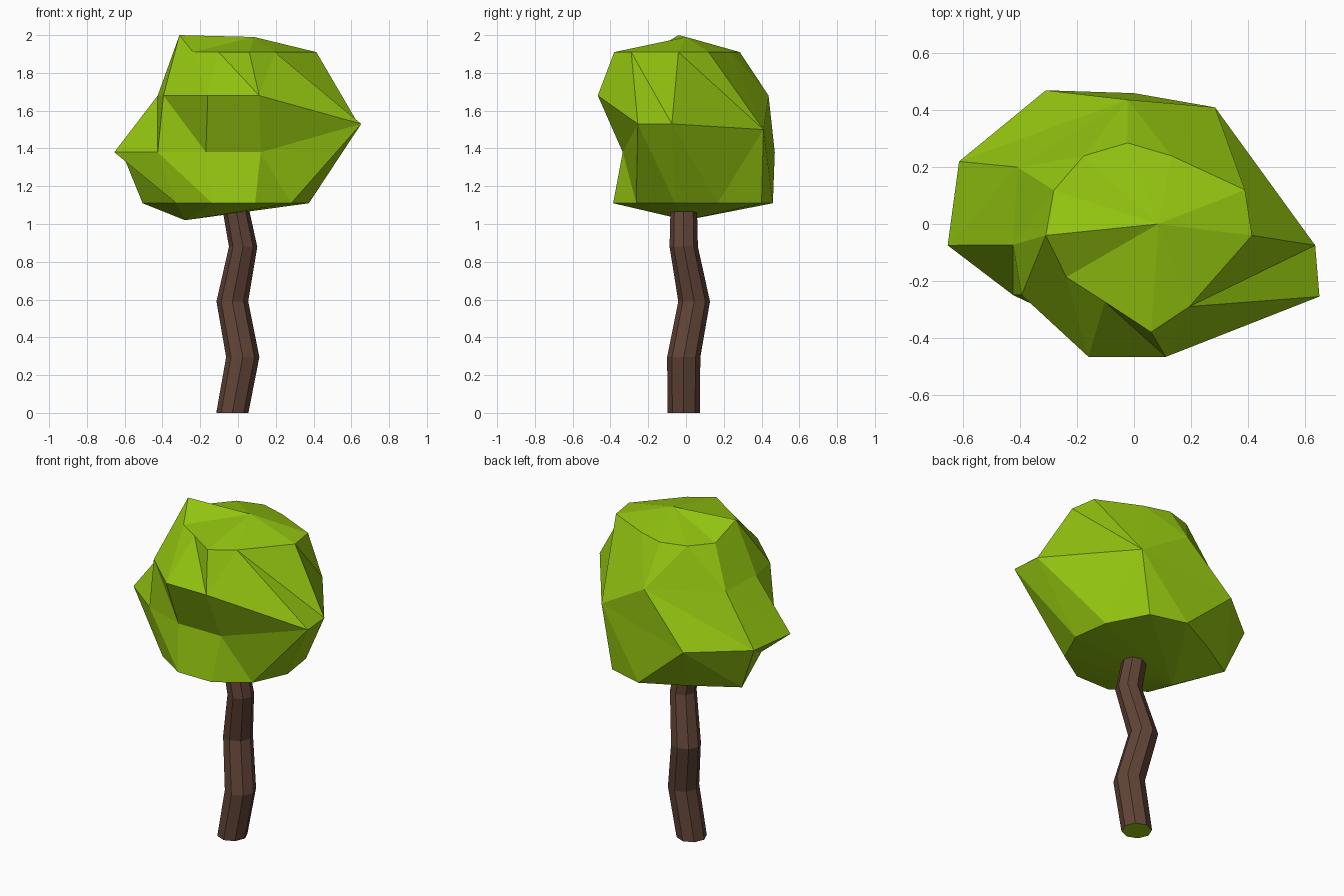
import bpy, math

if "Cube" in bpy.data.objects:
    bpy.data.objects.remove(bpy.data.objects["Cube"])


def material(name, rgb):
    m = bpy.data.materials.new(name)
    m.diffuse_color = (*rgb, 1)
    m.use_nodes = True
    m.node_tree.nodes["Principled BSDF"].inputs["Base Color"].default_value = m.diffuse_color
    return m


leaf_green = material("leaf green", (0.29, 0.55, 0.005))
bark_brown = material("bark brown", (0.12, 0.058, 0.038))


def build(name, verts, faces, mats):
    mesh = bpy.data.meshes.new(name)
    mesh.from_pydata(verts, [], faces)
    for m in mats:
        mesh.materials.append(m)
    ob = bpy.data.objects.new(name, mesh)
    bpy.context.collection.objects.link(ob)
    return ob


# Trunk: crooked stack of octagon rings (x, y, z, radius), green cap at the base
path = [(-.03, -.012, 0, .085), (.025, -.012, .295, .088), (-.03, .043, .59, .084),
        (.027, -.012, .88, .075), (-.03, -.012, 1.17, .068)]
S = 8
verts = [(x + r * math.cos(math.tau * i / S), y + r * math.sin(math.tau * i / S), z)
         for x, y, z, r in path for i in range(S)]
faces = [(a * S + i, a * S + (i + 1) % S, (a + 1) * S + (i + 1) % S, (a + 1) * S + i)
         for a in range(len(path) - 1) for i in range(S)]
faces += [tuple(reversed(range(S))), tuple(range(S * (len(path) - 1), S * len(path)))]
trunk = build("trunk", verts, faces, [bark_brown, leaf_green])
trunk.data.polygons[len(faces) - 2].material_index = 1

# Crown: 11-sided ball, rings from top to bottom, clockwise from the back
N = 11
rings = []
for z, r in [(1.91, .285), (1.68, .461), (1.38, .461), (1.11, .402)]:
    rings.append([(-.0225 + r * math.sin(math.tau * k / N), r * math.cos(math.tau * k / N), z)
                  for k in range(N)])
T, U, L, B = rings

# Points pulled out of the ball
T[2], T[3] = (.39, .12, 1.91), (.415, -.04, 1.91)
T[4], T[5] = (.195, -.29, 1.91), (.06, -.38, 1.91)
T[8] = (-.31, -.04, 2.0)
U[0] = U[10] = (-.022, .437, 1.68)
U[5], U[6] = (.112, -.467, 1.68), (-.16, -.467, 1.68)
U[7], U[8], U[9] = (-.395, -.25, 1.68), (-.425, -.073, 1.68), (-.41, .2, 1.68)
L[5], L[6] = (.12, -.335, 1.38), (-.17, -.335, 1.38)
L[7], L[8], L[9] = (-.425, -.25, 1.38), (-.655, -.075, 1.38), (-.615, .22, 1.38)
L[10] = L[0] = (-.31, .47, 1.38)
B[0], B[1], B[9] = (0, .46, 1.11), (.22, .40, 1.11), (-.505, .18, 1.11)
B[8] = B[7]
# Points where the two middle rings are pinched together
U[1] = U[2] = L[1] = L[2] = (.285, .41, 1.50)
U[3] = L[3] = (.637, -.075, 1.53)
U[4] = L[4] = (.652, -.255, 1.53)

index, faces = {}, []


def add(*pts):
    ids = [index.setdefault(p, len(index)) for p in pts]
    if len(set(ids)) == 3:
        faces.append(ids)


top, bottom = (.085, 0, 1.99), (-.28, 0, 1.02)
for k in range(N):
    j = (k + 1) % N
    add(top, T[j], T[k])
    add(bottom, B[k], B[j])
    for hi, lo in ((T, U), (U, L), (L, B)):
        if hi is T and k == 4:
            add(hi[k], hi[j], lo[j])
            add(hi[k], lo[j], lo[k])
        else:
            add(hi[k], hi[j], lo[k])
            add(hi[j], lo[j], lo[k])
build("leaf_crown", list(index), faces, [leaf_green])

# Make every face point outwards
import bmesh
for ob in bpy.data.objects:
    bm = bmesh.new()
    bm.from_mesh(ob.data)
    bmesh.ops.recalc_face_normals(bm, faces=bm.faces)
    bm.to_mesh(ob.data)
    bm.free()
